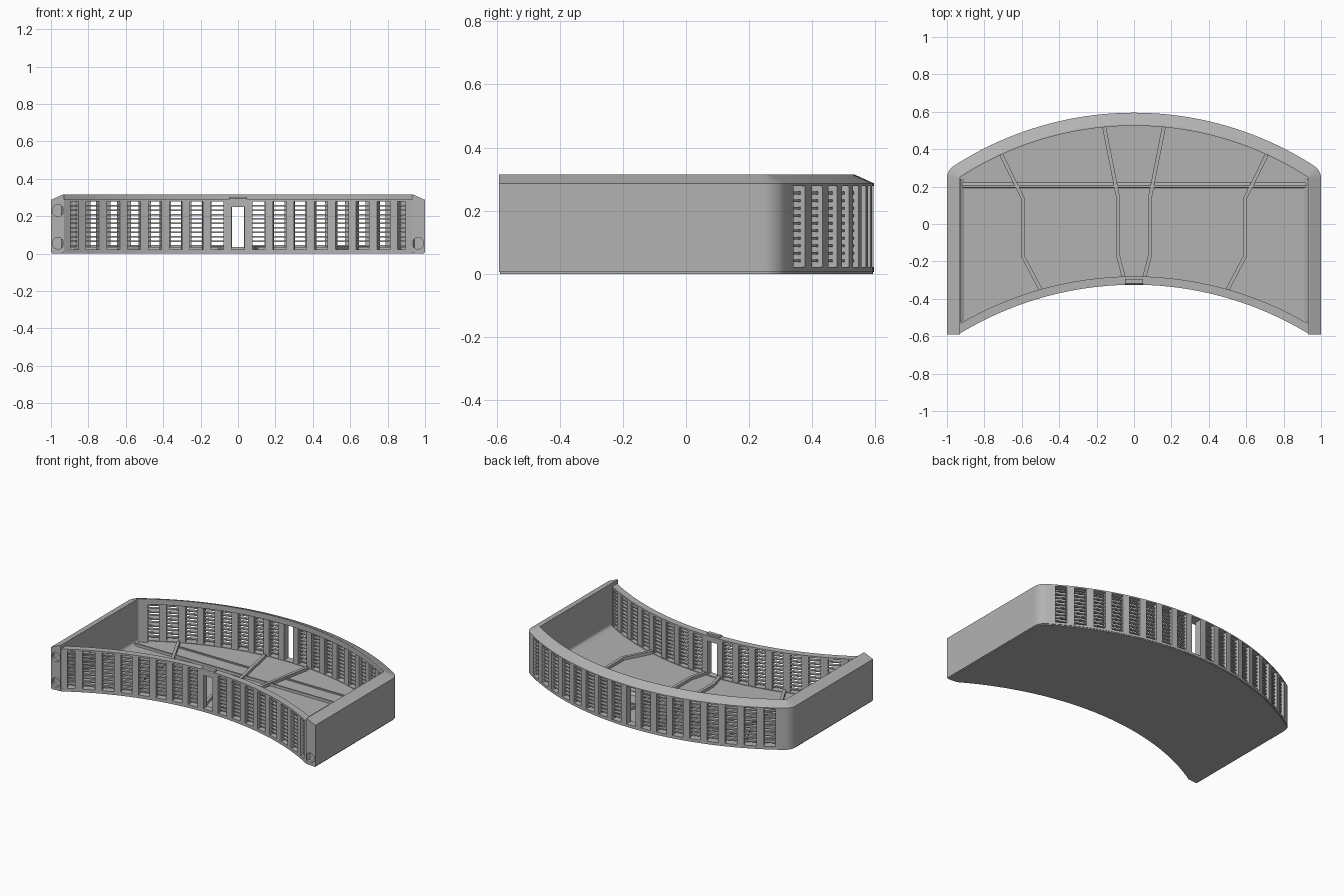
import bpy, bmesh
from math import sqrt, atan2, cos, sin, pi
from mathutils import Vector

cube = bpy.data.objects.get("Cube")
if cube:
    bpy.data.objects.remove(cube, do_unlink=True)

grey = bpy.data.materials.new("plain grey")
grey.use_nodes = True
colour = (0.45, 0.45, 0.45, 1)
grey.diffuse_color = colour
grey.node_tree.nodes["Principled BSDF"].inputs["Base Color"].default_value = colour

BACK_Y, BACK_R = -1.18, 1.775      # centre and radius of the convex back
FRONT_Y, FRONT_R = -2.118, 1.793   # centre and radius of the concave front
END_Y, CORNER = -0.592, 0.08
PITCH, RIB, EDGE, SLATS = 0.111, 0.021, 0.915, 10


def finish(name, bm):
    bmesh.ops.recalc_face_normals(bm, faces=bm.faces)
    mesh = bpy.data.meshes.new(name)
    bm.to_mesh(mesh)
    bm.free()
    mesh.materials.append(grey)
    obj = bpy.data.objects.new(name, mesh)
    bpy.context.collection.objects.link(obj)
    return obj


def sweep(bm, path, section):
    """Sweep a closed (inward offset, height) section along a flat path."""
    rings = []
    for i, p in enumerate(path):
        t = (path[min(i + 1, len(path) - 1)] - path[max(i - 1, 0)]).normalized()
        n = Vector((-t.y, t.x))
        rings.append([bm.verts.new((*(p + n * d), z)) for d, z in section])
    for a, b in zip(rings, rings[1:]):
        for k in range(len(section)):
            j = (k + 1) % len(section)
            bm.faces.new((a[k], a[j], b[j], b[k]))
    bm.faces.new(rings[0])
    bm.faces.new(rings[-1])


def block(d0, d1, z0, z1):
    return [(d0, z0), (d0, z1), (d1, z1), (d1, z0)]


def arc(cy, r, x0, x1, n):
    a0, a1 = (atan2(sqrt(r * r - x * x), x) for x in (x0, x1))
    return [Vector((r * cos(a), cy + r * sin(a)))
            for a in (a0 + (a1 - a0) * i / n for i in range(n + 1))]


def back(x0, x1, n):
    return arc(BACK_Y, BACK_R, max(x0, x1), min(x0, x1), n)


def front(x0, x1, n):
    return arc(FRONT_Y, FRONT_R, min(x0, x1), max(x0, x1), n)


def mirrored(path):
    return [Vector((-p.x, p.y)) for p in reversed(path)]


# Outline of one side: straight flank then rounded corner
cx = 1 - CORNER
cy = BACK_Y + sqrt((BACK_R - CORNER) ** 2 - cx * cx)
turn = atan2(cy - BACK_Y, cx)
side = [Vector((1, END_Y)), Vector((1, cy - 0.02))]
side += [Vector((cx + CORNER * cos(turn * i / 8), cy + CORNER * sin(turn * i / 8)))
         for i in range(9)]
corner_x = side[-1].x
outline = side + back(corner_x, -corner_x, 48)[1:-1] + mirrored(side)

# Floor plate, slightly inset under the walls
bm = bmesh.new()
plan = outline + front(-0.93, 0.93, 40)
base = bm.faces.new([bm.verts.new((p.x * 0.995, p.y * 0.995, 0)) for p in plan])
top = bmesh.ops.extrude_face_region(bm, geom=[base])["geom"]
bmesh.ops.translate(bm, vec=(0, 0, 0.018),
                    verts=[v for v in top if isinstance(v, bmesh.types.BMVert)])
finish("floor", bm)

# Solid side walls running round the corners to the first window
bm = bmesh.new()
flank = side + back(corner_x, EDGE, 3)[1:]
for path in (flank, mirrored(flank)):
    sweep(bm, path, block(0, 0.07, 0.006, 0.284))
walls = finish("side_walls", bm)

# Sloping rim over the sides and back
bm = bmesh.new()
sweep(bm, outline, [(0, 0.278), (0, 0.287), (0.062, 0.315), (0.07, 0.315), (0.07, 0.278)])
rim = finish("sloping_rim", bm)

# Round pockets in the front ends of the side walls
bm = bmesh.new()
for x in (-0.962, 0.962):
    for z in (0.055, 0.23):
        ret = bmesh.ops.create_cone(bm, cap_ends=True, segments=32,
                                    radius1=0.031, radius2=0.031, depth=0.04)
        for v in ret["verts"]:
            v.co = (v.co.x + x, END_Y + v.co.z, v.co.y + z)
cutter = finish("pocket_cutter", bm)
cutter.hide_render = True
cutter.hide_viewport = True
cutter.display_type = 'WIRE'
cut = walls.modifiers.new("pockets", 'BOOLEAN')
cut.object = cutter
cut.solver = 'EXACT'

# Sills along the bottom of both curved walls
bm = bmesh.new()
sweep(bm, back(-EDGE, EDGE, 44), block(0, 0.05, 0.006, 0.022))
sweep(bm, front(-0.93, 0.93, 44), block(0, 0.045, 0.006, 0.022))
sills = finish("wall_sills", bm)

# Narrow rim and end panels of the front wall
bm = bmesh.new()
sweep(bm, front(-0.93, 0.93, 44), block(0, 0.045, 0.278, 0.29))
for s in (-1, 1):
    sweep(bm, front(s * 0.895, s * 0.935, 4), block(0, 0.045, 0.01, 0.285))
sweep(bm, front(-0.045, 0.045, 4), block(0, 0.04, 0.25, 0.285))
front_frame = finish("front_frame", bm)

# Upright ribs and horizontal slats filling the windows
ribs, slats = bmesh.new(), bmesh.new()
for wall, depth in ((back, 0.05), (front, 0.042)):
    for i in range(-8, 8):
        x = (i + 0.5) * PITCH
        sweep(ribs, wall(x - RIB, x + RIB, 3), block(0, depth, 0.015, 0.282))
    for s in (-1, 1):
        for k in range(SLATS):
            z = 0.042 + k * 0.0238
            sweep(slats, wall(s * 0.045, s * 0.92, 24),
                  block(0.015, 0.036, z - 0.004, z + 0.004))
finish("window_ribs", ribs)
finish("window_slats", slats)

# Bent divider ribs on the floor
bm = bmesh.new()
for line in ([(0.71, 0.37), (0.595, 0.14), (0.595, -0.17), (0.50, -0.35)],
             [(0.16, 0.52), (0.085, 0.14), (0.085, -0.17), (0.055, -0.285)]):
    path = [Vector(p) for p in line]
    for p in (path, mirrored(path)):
        sweep(bm, p, block(-0.01, 0.01, 0.01, 0.038))
finish("floor_dividers", bm)

# Straight cross bars and the chamfers where side walls meet the floor
bm = bmesh.new()
sweep(bm, [Vector((-0.92, 0.193)), Vector((0.92, 0.193))],
      [(0, 0.01), (0.002, 0.034), (0.014, 0.034), (0.03, 0.018), (0.03, 0.01)])
for s in (-1, 1):
    ends = sorted((s * 0.13, s * 0.69))
    sweep(bm, [Vector((x, 0.325)) for x in ends], block(0, 0.012, 0.01, 0.026))
finish("floor_cross_bars", bm)

bm = bmesh.new()
edge = [Vector((0.935, -0.52)), Vector((0.935, 0.24))]
for p in (edge, mirrored(edge)):
    sweep(bm, p, [(0, 0.012), (0, 0.045), (0.01, 0.028), (0.025, 0.018), (0.025, 0.012)])
finish("floor_fillets", bm)

# Small catch in the middle of the front rim
bm = bmesh.new()
sweep(bm, [Vector((-0.048, -0.325)), Vector((0.048, -0.325))],
      [(0, 0.28), (0, 0.295), (0.006, 0.302), (0.03, 0.302), (0.03, 0.28)])
finish("front_catch", bm)

# Smooth curved surfaces while keeping edges crisp
bpy.ops.object.select_all(action='DESELECT')
for obj in (walls, rim, sills, front_frame):
    obj.select_set(True)
bpy.context.view_layer.objects.active = walls
bpy.ops.object.shade_smooth_by_angle(angle=pi / 9)
